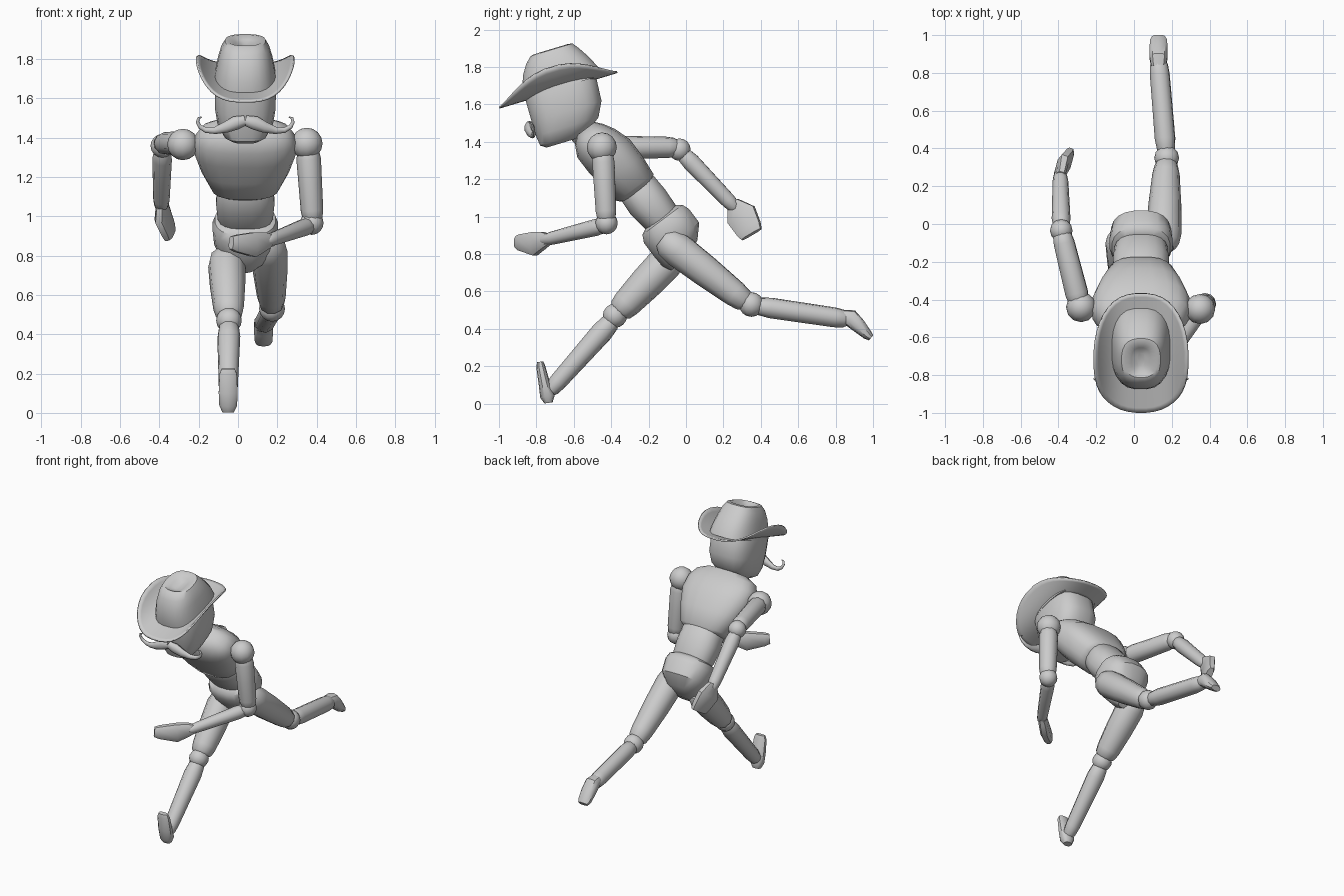
import bpy, bmesh, math
from mathutils import Vector, Matrix

if "Cube" in bpy.data.objects:
    bpy.data.objects.remove(bpy.data.objects["Cube"])

V = Vector
CX = 0.037                      # centre line of the trunk and head
grey = bpy.data.materials.new("matte_grey")
grey.diffuse_color = (0.6, 0.6, 0.6, 1)
grey.use_nodes = True
grey.node_tree.nodes["Principled BSDF"].inputs["Base Color"].default_value = grey.diffuse_color


def finish(name, bm, angle=40):
    bmesh.ops.recalc_face_normals(bm, faces=bm.faces)
    me = bpy.data.meshes.new(name)
    bm.to_mesh(me)
    bm.free()
    ob = bpy.data.objects.new(name, me)
    bpy.context.collection.objects.link(ob)
    me.materials.append(grey)
    bpy.ops.object.select_all(action='DESELECT')
    ob.select_set(True)
    bpy.context.view_layer.objects.active = ob
    bpy.ops.object.shade_smooth_by_angle(angle=math.radians(angle))
    return ob


def oval(n, a, b, e):
    """Points of a superellipse."""
    pts = []
    for i in range(n):
        t = 2 * math.pi * (i + 0.5) / n
        c, s = math.cos(t), math.sin(t)
        pts.append((a * math.copysign(abs(c) ** (2 / e), c), b * math.copysign(abs(s) ** (2 / e), s)))
    return pts


def skin(bm, rings, caps=True):
    loops = [[bm.verts.new(p) for p in r] for r in rings]
    n = len(loops[0])
    for a, b in zip(loops, loops[1:]):
        for i in range(n):
            bm.faces.new((a[i], a[(i + 1) % n], b[(i + 1) % n], b[i]))
    if caps:
        bm.faces.new(loops[0])
        bm.faces.new(loops[-1])


def loft(name, rings, ref, n=10, e=2, axis=None):
    """rings: (centre, half size along ref, half size across)."""
    cs = [V(r[0]) for r in rings]
    out = []
    for i, (c, a, b) in enumerate(rings):
        t = axis or (cs[min(i + 1, len(cs) - 1)] - cs[max(i - 1, 0)]).normalized()
        s = (V(ref) - t * V(ref).dot(t)).normalized()
        w = t.cross(s)
        out.append([cs[i] + s * p + w * q for p, q in oval(n, a, b, e)])
    bm = bmesh.new()
    skin(bm, out)
    return finish(name, bm)


def limb(name, p, q, r0, r1, bulge=1.0):
    """Tapered limb segment with rounded ends."""
    p, q = V(p), V(q)
    prof = [(0, .55), (.06, .85), (.18, 1), (.5, bulge), (.85, 1), (.95, .9), (1, .6)]
    loft(name, [(p.lerp(q, t), *[(r0 + (r1 - r0) * t) * k] * 2) for t, k in prof], (1, .3, .1))


def ball(name, c, r):
    bm = bmesh.new()
    bmesh.ops.create_uvsphere(bm, u_segments=12, v_segments=8, radius=r, matrix=Matrix.Translation(c))
    finish(name, bm)


# ---- trunk: leaning frame, u runs up the spine and m towards the back
O, U, N = V((CX, -.07, .9)), V((0, -.6, .8)), V((0, .8, .6))


def trunk(name, rows, e):
    loft(name, [(O + U * u + N * (f + b) / 2, hx, (b - f) / 2) for u, f, b, hx in rows],
         (1, 0, 0), 20, e, U)


trunk("chest", [(.30, -.10, .09, .14), (.325, -.13, .115, .175), (.44, -.15, .125, .225),
                (.55, -.16, .125, .258), (.64, -.16, .095, .258), (.70, -.13, .06, .225),
                (.735, -.09, .03, .15)], 2.6)
trunk("abdomen", [(.07, -.08, .09, .12), (.12, -.10, .11, .142), (.22, -.115, .115, .15),
                  (.31, -.11, .11, .142), (.35, -.09, .09, .12)], 2.4)
trunk("pelvis", [(-.145, -.12, -.02, .05), (-.10, -.145, .09, .11), (-.03, -.15, .155, .16),
                 (.06, -.15, .155, .168), (.10, -.13, .14, .155), (.12, -.09, .11, .11)], 2.5)
loft("neck", [((CX, -.5, 1.39), .075, .075), ((CX, -.6, 1.5), .07, .07)], (1, 0, 0), 12)

# ---- head and hat share one nodding frame
tilt = Matrix.Translation((CX, -.685, 1.685)) @ Matrix.Rotation(math.radians(16.8), 4, 'X')


def tilted(rows, n, e):
    return [[tilt @ V((x, (f + b) / 2 + y, z)) for x, y in oval(n, hx, (b - f) / 2, e)]
            for z, f, b, hx in rows]


bm = bmesh.new()
skin(bm, tilted([(-.285, -.15, .03, .075), (-.265, -.18, .09, .11), (-.21, -.187, .165, .142),
                 (-.13, -.187, .206, .156), (0, -.185, .215, .157), (.05, -.17, .2, .14)], 20, 2.8))
finish("head", bm)

# crown with a dented top
bm = bmesh.new()
rows = tilted([(.0, -.19, .25, .160), (.05, -.185, .24, .152), (.12, -.16, .205, .138),
               (.175, -.125, .17, .122), (.208, -.09, .145, .103), (.212, -.07, .12, .085),
               (.195, -.05, .09, .05), (.18, -.02, .06, .02)], 24, 2.6)
skin(bm, rows)
finish("hat_crown", bm)

# brim with sides rolled up
bm = bmesh.new()
rings = []
for k in range(7):
    s = k / 6
    pts = oval(40, .14 + .108 * s, .19 + .14 * s, 2.4)
    rings.append([tilt @ V((x, y + .02 * (1 - s),
                            .128 * (abs(x) / .248) ** 3 * (1 - .25 * (y / .33) ** 2) - .008))
                  for x, y in pts])
skin(bm, rings, False)
brim = finish("hat_brim", bm, 60)
mod = brim.modifiers.new("thickness", 'SOLIDIFY')
mod.thickness = .01
mod.offset = 0

# moustache: half on each side with a curled tip
path = [(0, -.838, 1.487, .026), (.05, -.838, 1.474, .035), (.10, -.832, 1.452, .028),
        (.155, -.822, 1.436, .018), (.20, -.815, 1.438, .014), (.23, -.815, 1.455, .011),
        (.243, -.82, 1.478, .009), (.238, -.825, 1.498, .007), (.222, -.828, 1.505, .003)]
for side, tag in ((1, "right"), (-1, "left")):
    loft("moustache_" + tag, [((CX + side * x, y, z), r * .8, r) for x, y, z, r in path],
         (0, 1, 0), 10)

# ---- arm reaching forward
ball("front_shoulder", (.35, -.45, 1.37), .08)
limb("front_upper_arm", (.355, -.445, 1.36), (.38, -.425, .97), .064, .056)
ball("front_elbow", (.375, -.425, .965), .06)
limb("front_forearm", (.375, -.42, .957), (.145, -.77, .872), .048, .033)
loft("front_hand", [((.17, -.735, .878), .03, .022), ((.14, -.76, .875), .045, .03),
                    ((.08, -.81, .855), .066, .032), ((-.01, -.885, .862), .045, .03),
                    ((-.035, -.905, .865), .034, .02)], (0, 0, 1), 8, 3)

# ---- arm swinging back
ball("rear_shoulder", (-.28, -.44, 1.365), .08)
limb("rear_upper_arm", (-.285, -.44, 1.37), (-.385, -.04, 1.37), .064, .056)
ball("rear_elbow", (-.385, -.035, 1.358), .06)
limb("rear_forearm", (-.385, -.025, 1.345), (-.39, .27, 1.04), .052, .04)
loft("rear_hand", [((-.39, .25, 1.075), .035, .025), ((-.385, .295, 1.01), .088, .032),
                   ((-.355, .335, .935), .075, .03), ((-.345, .35, .905), .064, .022)],
     (.25, .87, .49), 8, 3)

# ---- leg planted in front
limb("front_thigh", (-.06, -.055, .81), (-.045, -.365, .485), .1, .075, 1.04)
ball("front_knee", (-.046, -.38, .47), .065)
limb("front_shin", (-.046, -.385, .455), (-.05, -.735, .06), .062, .046)
loft("front_foot", [((-.05, -.735, .004), .03, .022), ((-.05, -.74, .04), .047, .04),
                    ((-.05, -.757, .105), .05, .031), ((-.05, -.777, .2), .045, .024),
                    ((-.05, -.78, .224), .035, .016)], (1, 0, 0), 10, 2.6)

# ---- leg kicked back
limb("rear_thigh", (.155, -.125, .885), (.172, .33, .535), .1, .068, 1.04)
ball("rear_knee", (.173, .35, .53), .066)
limb("rear_shin", (.172, .36, .525), (.13, .87, .45), .056, .053)
loft("rear_foot", [((.13, .835, .468), .04, .035), ((.13, .88, .458), .049, .047),
                   ((.13, .925, .415), .05, .039), ((.13, .97, .368), .046, .027),
                   ((.13, .99, .352), .036, .018)], (1, 0, 0), 10, 2.6)
